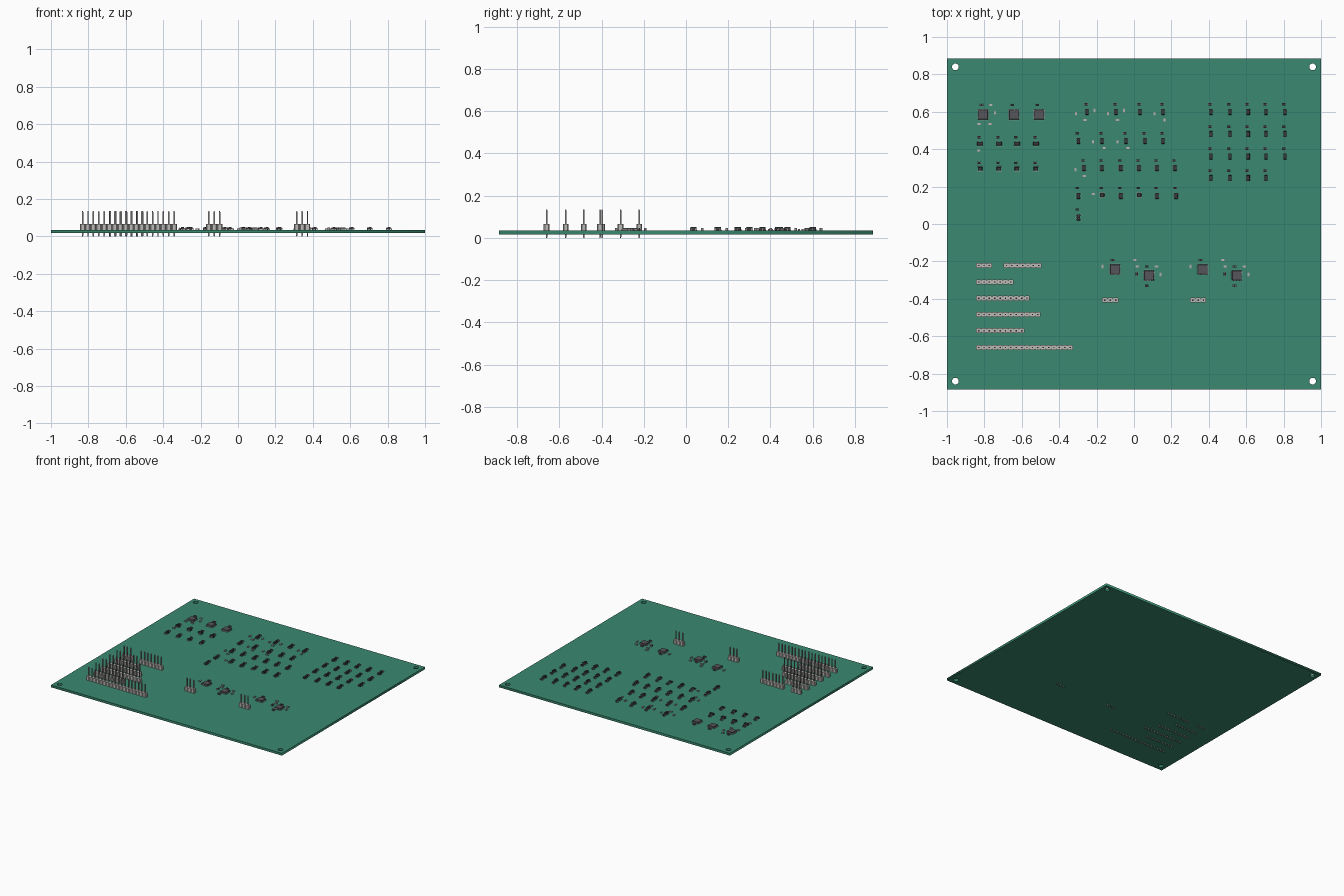
import bpy, bmesh, math
from mathutils import Matrix, Vector

if "Cube" in bpy.data.objects:
    bpy.data.objects.remove(bpy.data.objects["Cube"])

TOP = 0.035          # upper face of the board
THICK = 0.018
PITCH = 0.0288       # header pin spacing


def material(name, rgb):
    m = bpy.data.materials.new(name)
    m.diffuse_color = (*rgb, 1)
    m.use_nodes = True
    m.node_tree.nodes["Principled BSDF"].inputs["Base Color"].default_value = m.diffuse_color
    return m


GREEN = material("board_green", (0.042, 0.25, 0.16))
DARK = material("dark_plastic", (0.04, 0.04, 0.045))
CHIP = material("chip_plastic", (0.09, 0.09, 0.105))
METAL = material("metal", (0.3, 0.3, 0.3))
LIGHT = material("light_plastic", (0.5, 0.49, 0.47))


def box(bm, c, s, mat=0):
    vs = bmesh.ops.create_cube(bm, size=1, matrix=Matrix.Translation(c) @ Matrix.Diagonal((*s, 1)))["verts"]
    for f in {f for v in vs for f in v.link_faces}:
        f.material_index = mat
    return vs


def prism(bm, pts, vec, mat=0):
    face = bm.faces.new([bm.verts.new(p) for p in pts])
    out = bmesh.ops.extrude_face_region(bm, geom=[face])["geom"]
    new = [v for v in out if isinstance(v, bmesh.types.BMVert)]
    bmesh.ops.translate(bm, verts=new, vec=vec)
    for f in {f for v in new for f in v.link_faces} | {face}:
        f.material_index = mat


def finish(bm, name, mats):
    bmesh.ops.recalc_face_normals(bm, faces=bm.faces)
    me = bpy.data.meshes.new(name)
    bm.to_mesh(me)
    bm.free()
    for m in mats:
        me.materials.append(m)
    return me


def place(me, x, y, turn=0):
    ob = bpy.data.objects.new(me.name, me)
    ob.location = (x, y, TOP)
    ob.rotation_euler.z = math.radians(turn)
    bpy.context.collection.objects.link(ob)


def lead(bm, origin, angle, width, reach, h):
    # gull-wing lead bent from body side down to the board
    t = 0.0018
    prof = [(0, h), (reach * .4, h), (reach * .55, 0), (reach, 0), (reach, t),
            (reach * .55 + t, t), (reach * .4 + t, h + t), (0, h + t)]
    rot = Matrix.Rotation(angle, 3, 'Z')
    pts = [Vector(origin) + rot @ Vector((a, -width / 2, b)) for a, b in prof]
    prism(bm, pts, rot @ Vector((0, width, 0)), 1)


def chip_body(bm, w, d, z0, z1):
    # moulded body with a drafted upper half
    vs = box(bm, (0, 0, (z0 + z1) / 2), (w, d, z1 - z0))
    for v in vs:
        if v.co.z > (z0 + z1) / 2:
            v.co.x *= 1 - 0.003 / w
            v.co.y *= 1 - 0.003 / d


def small_chip(name, w, d, left, right, h=0.016):
    bm = bmesh.new()
    chip_body(bm, w, d, 0.001, h)
    for side, slots in ((math.pi, left), (0, right)):
        for s in slots:
            lead(bm, (math.cos(side) * (w / 2 - 0.001), s, 0), side, 0.0045, 0.0075, h * .45)
    return finish(bm, name, [DARK, METAL])


def square_chip(name, size, count):
    bm = bmesh.new()
    chip_body(bm, size, size, 0.001, 0.013)
    step = size * .84 / (count - 1)
    for k in range(4):
        a = k * math.pi / 2
        for i in range(count):
            o = Matrix.Rotation(a, 3, 'Z') @ Vector((size / 2 - 0.001, (i - (count - 1) / 2) * step, 0))
            lead(bm, o, a, step * .5, 0.006, 0.005)
    return finish(bm, name, [CHIP, METAL])


def passive(name, l, w, h, body, end):
    bm = bmesh.new()
    box(bm, (0, 0, h / 2), (l * .6, w * .96, h * .94))
    for s in (-1, 1):
        box(bm, (s * l * .4, 0, h / 2), (l * .22, w, h), 1)
    return finish(bm, name, [body, end])


# board with four mounting holes
cu = bpy.data.curves.new("circuit_board", 'CURVE')
cu.dimensions, cu.fill_mode, cu.extrude = '2D', 'BOTH', THICK / 2
loops = [[(-1, -.885), (1, -.885), (1, .885), (-1, .885)]]
for sx in (-1, 1):
    for sy in (-1, 1):
        loops.append([(sx * .955 + .018 * math.cos(i * math.pi / 16),
                       sy * .84 + .018 * math.sin(i * math.pi / 16)) for i in range(32)])
for pts in loops:
    sp = cu.splines.new('POLY')
    sp.points.add(len(pts) - 1)
    for p, q in zip(sp.points, pts):
        p.co = (*q, 0, 1)
    sp.use_cyclic_u = True
board = bpy.data.objects.new("circuit_board", cu)
board.location.z = TOP - THICK / 2
bpy.context.collection.objects.link(board)
bpy.context.view_layer.objects.active = board
board.select_set(True)
bpy.ops.object.convert(target='MESH')
board.data.materials.clear()
board.data.materials.append(GREEN)


# pin headers: row of chamfered blocks with square pins through the board
def header(x0, y, n):
    bm = bmesh.new()
    r, hy, c = PITCH / 2, 0.0135, 0.005
    for i in range(n):
        cx = i * PITCH
        pts = [(-r, -hy + c), (-r + c, -hy), (r - c, -hy), (r, -hy + c),
               (r, hy - c), (r - c, hy), (-r + c, hy), (-r, hy - c)]
        prism(bm, [(cx + a, b, 0) for a, b in pts], (0, 0, 0.031))
        box(bm, (cx, 0, 0.0325), (0.0073, 0.0073, 0.127), 1)
        for top, base in ((0.1, 0.096), (-TOP, -0.031)):
            q = [bm.verts.new((cx + a * .00365, b * .00365, base)) for a, b in ((-1, -1), (1, -1), (1, 1), (-1, 1))]
            t = [bm.verts.new((cx + a * .002, b * .002, top)) for a, b in ((-1, -1), (1, -1), (1, 1), (-1, 1))]
            for f in [t] + [[q[k], q[(k + 1) % 4], t[(k + 1) % 4], t[k]] for k in range(4)]:
                bm.faces.new(f).material_index = 1
    place(finish(bm, "pin_header", [LIGHT, METAL]), x0, y)


for y, n in ((-.222, 3), (-.31, 7), (-.397, 10), (-.484, 12), (-.57, 9), (-.66, 18)):
    header(-.831, y, n)
header(-.682, -.222, 7)
header(-.156, -.407, 3)
header(.314, -.407, 3)

# shared part shapes
cap = passive("capacitor", .020, .012, .011, DARK, METAL)
res = passive("resistor", .019, .011, .007, LIGHT, METAL)
three = (-.0105, 0, .0105)
two = (-.0105, .0105)
sot = small_chip("transistor_chip", .018, .032, two, (0,))
sot5 = small_chip("five_lead_chip", .018, .032, three, two)
flat = small_chip("flat_chip", .019, .024, three, three, .013)
qfp = square_chip("square_chip", .052, 8)
qfp_wide = square_chip("fine_pitch_chip", .052, 12)

# large chips upper left
for x in (-.807, -.642, -.508):
    place(qfp, x, .585)
    place(cap, x - .009, .637)

# rows of small chips, each with a capacitor above
rows = [
    (sot5, .6, (-.251, -.096, .032, .155), .04),
    (sot5, .445, (-.297, -.171, -.043, .059, .155), .04),
    (sot5, .30, (-.267, -.171, -.07, .027, .123, .219), .04),
    (sot5, .15, (-.297, -.07, .123, .225), .042),
    (sot5, .035, (-.297,), .042),
    (sot5, .43, (-.823, -.722, -.626, -.524), .034),
    (flat, .295, (-.823, -.722, -.626, -.524), .032),
]
right = (.412, .513, .61, .706, .807)
rows += [(sot, .6, right, .04), (sot, .48, right, .04), (sot, .362, right, .04), (sot, .245, right[:4], .04)]
for part, y, xs, up in rows:
    for x in xs:
        place(part, x, y, 90 if y in (.43, .295) else 0)
        place(cap, x - .006, y + up)
for x in (-.171, .027):
    place(flat, x, .155, 90)
    place(cap, x - .004, .192)

# loose resistors of the upper half, lying and standing
for x, y in ((-.765, .637), (-.829, .535), (-.77, .535), (-.831, .393), (-.262, .556),
             (-.088, .556), (-.16, .406), (-.032, .406), (-.265, .257), (-.217, .16)):
    place(res, x, y)
for x, y in ((-.743, .594), (-.31, .59), (-.211, .607), (-.139, .59), (-.053, .607), (.11, .59),
             (.163, .556), (-.219, .439), (-.088, .439), (-.313, .291)):
    place(res, x, y, 90)

# two identical converter groups in the lower half
for dx in (0, .47):
    place(qfp, -.102 + dx, -.243)
    place(qfp_wide, .08 + dx, -.275)
    for x, y, t in ((-.115, -.193, 0), (.015, -.268, 90), (.068, -.227, 0), (.068, -.33, 0)):
        place(cap, x + dx, y, t)
    for x, y, t in ((-.169, -.227, 90), (.005, -.193, 0), (.017, -.226, 0), (.12, -.227, 0), (.141, -.27, 90)):
        place(res, x + dx, y, t)
